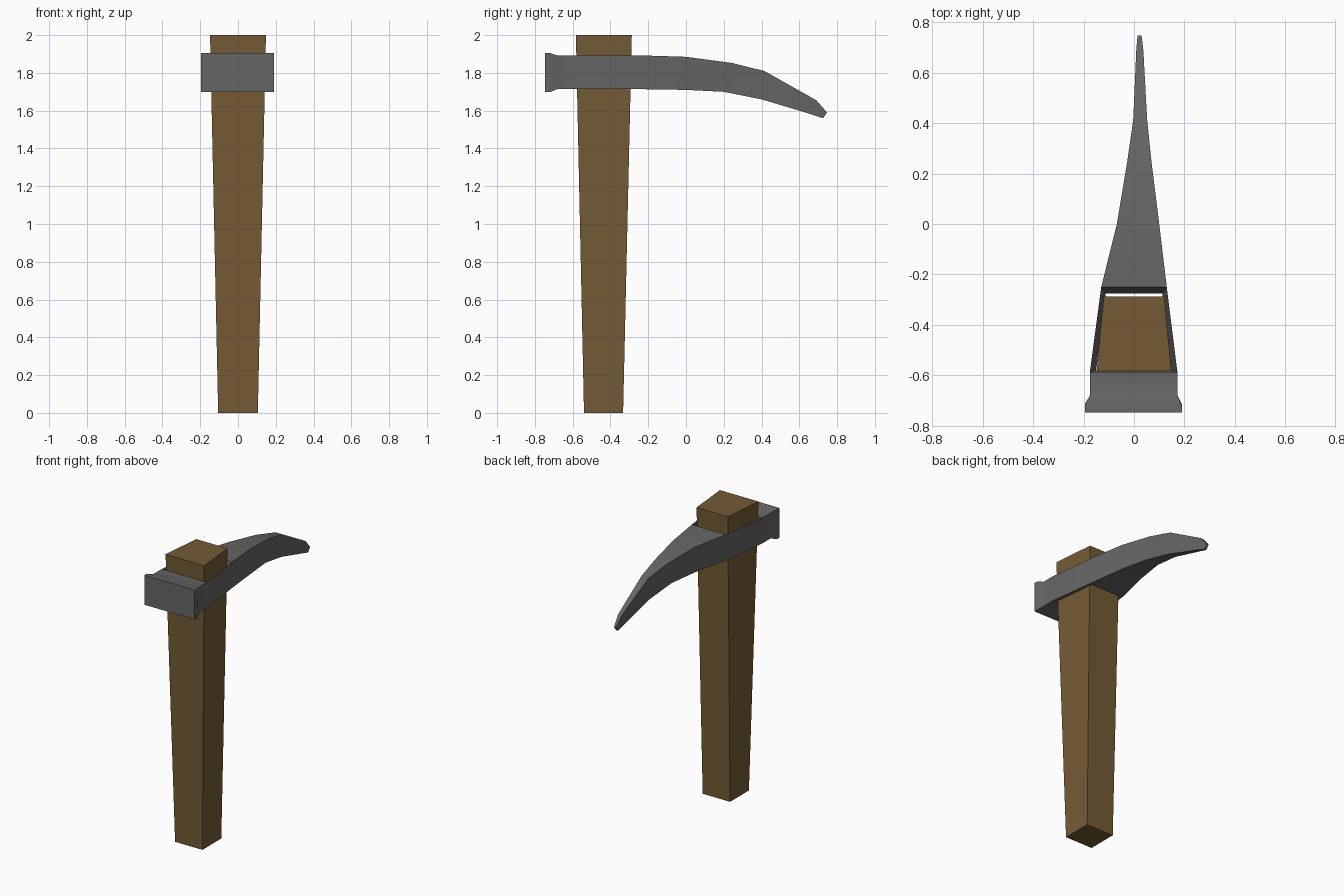
import bpy, bmesh, math

cube = bpy.data.objects.get("Cube")
if cube:
    bpy.data.objects.remove(cube, do_unlink=True)


def material(name, rgb):
    m = bpy.data.materials.new(name)
    m.use_nodes = True
    m.diffuse_color = (*rgb, 1)
    bsdf = m.node_tree.nodes["Principled BSDF"]
    bsdf.inputs["Base Color"].default_value = (*rgb, 1)
    bsdf.inputs["Roughness"].default_value = 0.8
    return m


def finish(bm, name, mat):
    bmesh.ops.recalc_face_normals(bm, faces=bm.faces[:])
    me = bpy.data.meshes.new(name)
    bm.to_mesh(me)
    bm.free()
    me.materials.append(mat)
    ob = bpy.data.objects.new(name, me)
    bpy.context.collection.objects.link(ob)
    return ob


def bridge(bm, a, b, sides=range(4)):
    for i in sides:
        j = (i + 1) % 4
        bm.faces.new((a[i], a[j], b[j], b[i]))


wood = material("brown wood", (0.175, 0.105, 0.036))
steel = material("grey steel", (0.132, 0.132, 0.132))

# Handle: tapered post, narrower at the back of its top end
bm = bmesh.new()
rings = []
for front_half, back_half, y0, y1, z in ((0.105, 0.105, -0.54, -0.333, 0),
                                         (0.148, 0.12, -0.583, -0.287, 2)):
    rings.append([bm.verts.new(p) for p in (
        (-front_half, y0, z), (front_half, y0, z),
        (back_half, y1, z), (-back_half, y1, z))])
bridge(bm, *rings)
bm.faces.new(rings[0])
bm.faces.new(rings[1])
finish(bm, "handle", wood)

# Head: sections from hammer face to pick tip
# (x left edge, x right edge, top y, top z, bottom y, bottom z)
SECTIONS = (
    (-0.195, 0.19, -0.747, 1.905, -0.747, 1.70),
    (-0.195, 0.19, -0.72, 1.905, -0.715, 1.70),
    (-0.175, 0.172, -0.68, 1.892, -0.68, 1.715),
    (-0.175, 0.172, -0.587, 1.892, -0.587, 1.715),
    (-0.13, 0.13, -0.25, 1.893, -0.25, 1.714),
    (-0.068, 0.10, 0.0, 1.885, 0.0, 1.71),
    (-0.028, 0.07, 0.24, 1.853, 0.2, 1.70),
    (-0.003, 0.052, 0.415, 1.81, 0.4, 1.66),
    (0.009, 0.037, 0.69, 1.655, 0.66, 1.582),
    (0.014, 0.03, 0.747, 1.59, 0.725, 1.56),
)
bm = bmesh.new()
rings = [[bm.verts.new(p) for p in (
    (x0, yb, zb), (x1, yb, zb), (x1, yt, zt), (x0, yt, zt))]
    for x0, x1, yt, zt, yb, zb in SECTIONS]
EYE = 3
for k in range(len(rings) - 1):
    # The eye section keeps only its two cheeks
    bridge(bm, rings[k], rings[k + 1], (1, 3) if k == EYE else range(4))
bm.faces.new(rings[0])
bm.faces.new(rings[-1])

# Eye: sloped walls from the top rim to a smaller opening underneath
front, back = rings[EYE], rings[EYE + 1]
top = [front[3], front[2], back[2], back[3]]
low = [front[0], front[1], back[1], back[0]]
inner = [bm.verts.new(p) for p in (
    (-0.15, -0.58, 1.715), (0.147, -0.58, 1.715),
    (0.112, -0.275, 1.714), (-0.112, -0.275, 1.714))]
bridge(bm, top, inner)
bridge(bm, inner, low)
head = finish(bm, "pick_head", steel)

bpy.ops.object.select_all(action='DESELECT')
head.select_set(True)
bpy.context.view_layer.objects.active = head
bpy.ops.object.shade_smooth_by_angle(angle=math.radians(30))
